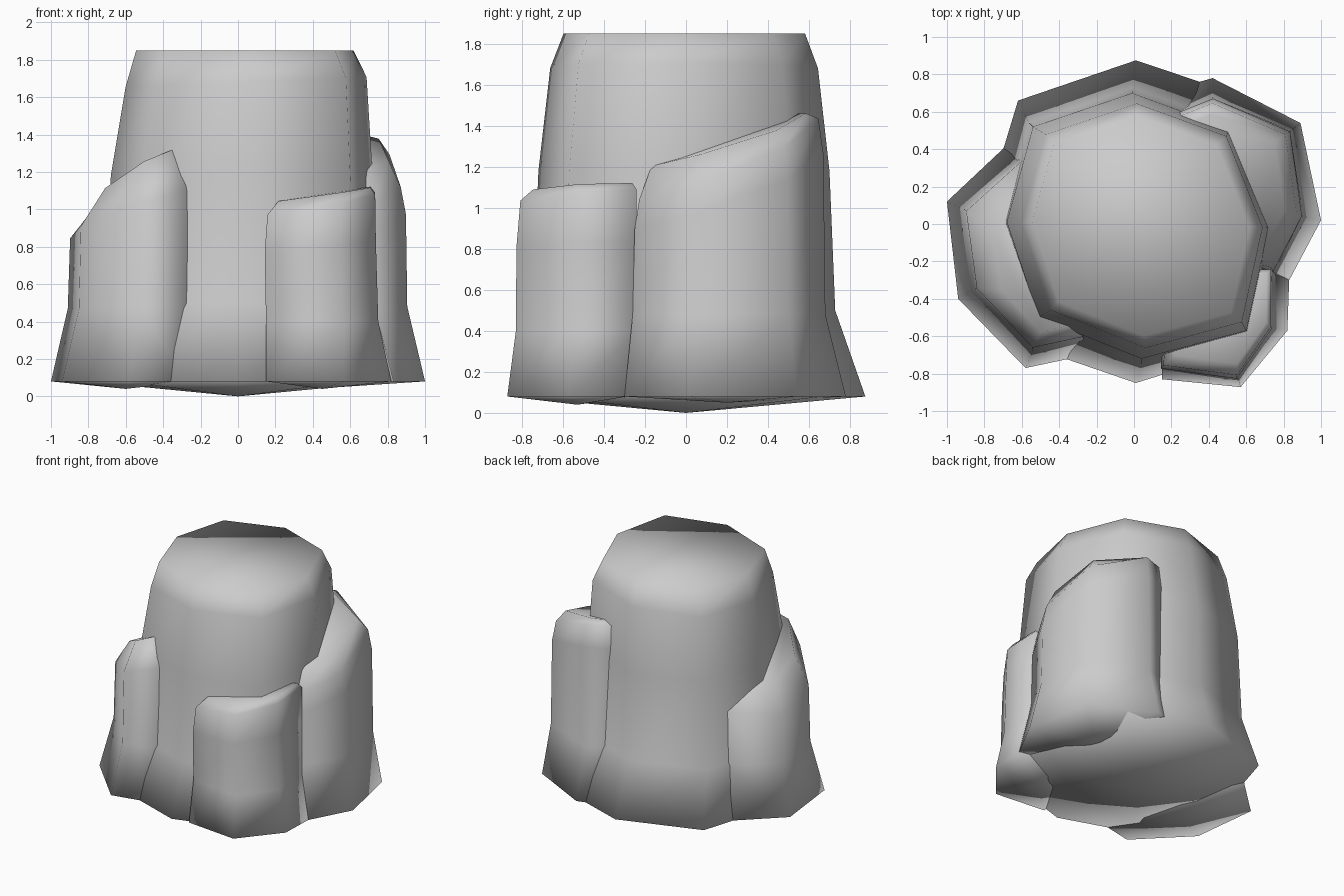
import bpy, bmesh


def rock(name, base, body, centre, rings, rim=0.08, low=0.0):
    """Column: flared base loop, then scaled copies of the body loop, capped.
    ring = (scale, dx, dy, z, slope_x, slope_y)"""
    cx, cy = centre
    bm = bmesh.new()
    loops = [[bm.verts.new((x, y, rim)) for x, y in base]]
    for s, dx, dy, z, sx, sy in rings:
        loop = []
        for x, y in body:
            u, v = (x - cx) * s + dx, (y - cy) * s + dy
            loop.append(bm.verts.new((cx + u, cy + v, z + sx * u + sy * v)))
        loops.append(loop)
    n = len(base)
    for a, b in zip(loops, loops[1:]):
        for i in range(n):
            j = (i + 1) % n
            bm.faces.new((a[i], a[j], b[j], b[i]))
    bm.faces.new(loops[-1])
    # shallow pointed underside
    tip = bm.verts.new((cx, cy, low))
    for i in range(n):
        bm.faces.new((loops[0][(i + 1) % n], loops[0][i], tip))
    bmesh.ops.recalc_face_normals(bm, faces=bm.faces[:])
    for f in bm.faces:
        f.smooth = True
    me = bpy.data.meshes.new(name)
    bm.to_mesh(me)
    bm.free()
    ob = bpy.data.objects.new(name, me)
    bpy.context.collection.objects.link(ob)
    return ob


# tall central column
rock("main_column",
     [(0.01, -0.85), (0.62, -0.66), (0.84, 0), (0.62, 0.67),
      (0.01, 0.875), (-0.62, 0.66), (-0.82, 0), (-0.6, -0.64)],
     [(0.04, -0.72), (0.6, -0.57), (0.72, -0.02), (0.51, 0.51),
      (-0.01, 0.70), (-0.54, 0.52), (-0.68, 0.01), (-0.51, -0.5)],
     (0, 0),
     [(1.04, 0, 0, 0.5, 0, 0),
      (1.0, 0, 0, 1.18, 0, 0),
      (0.92, 0.025, 0, 1.68, 0.04, 0),
      (0.83, 0.02, 0.0, 1.85, 0, 0)])

# back right column
rock("back_right_column",
     [(0.45, -0.2), (0.83, -0.3), (1.0, 0.02), (0.89, 0.54),
      (0.42, 0.78), (0.28, 0.74), (0.2, 0.3)],
     [(0.45, -0.2), (0.75, -0.26), (0.905, 0.04), (0.84, 0.5),
      (0.42, 0.68), (0.22, 0.6), (0.2, 0.3)],
     (0.55, 0.2),
     [(1.0, 0, 0, 0.48, 0, 0),
      (0.98, 0, 0, 1.08, -0.15, 0.35),
      (0.93, -0.01, 0, 1.24, -0.2, 0.38),
      (0.80, -0.03, 0, 1.33, -0.12, 0.3)], low=0.05)

# front right column
rock("front_right_column",
     [(0.15, -0.83), (0.57, -0.872), (0.82, -0.57), (0.83, -0.29),
      (0.5, -0.25), (0.2, -0.45)],
     [(0.14, -0.775), (0.55, -0.83), (0.74, -0.56), (0.74, -0.24),
      (0.45, -0.25), (0.16, -0.45)],
     (0.45, -0.53),
     [(1.0, 0.01, 0, 0.4, 0, 0),
      (0.99, 0, 0, 0.8, 0.1, 0),
      (0.96, 0.005, 0.01, 1.03, 0.17, 0.04),
      (0.82, 0.02, 0.03, 1.08, 0.14, 0.02)], low=0.04)

# left column
rock("left_column",
     [(-0.25, -0.70), (-0.58, -0.77), (-0.94, -0.4), (-1.0, 0.12),
      (-0.66, 0.44), (-0.4, 0.1)],
     [(-0.26, -0.62), (-0.54, -0.68), (-0.85, -0.35), (-0.91, 0.08),
      (-0.6, 0.36), (-0.35, 0.1)],
     (-0.6, -0.2),
     [(1.0, 0, 0, 0.47, 0, 0),
      (0.96, 0, 0, 0.96, 0.28, -0.12),
      (0.68, 0.06, -0.05, 1.13, 0.45, -0.22)], low=0.04)
